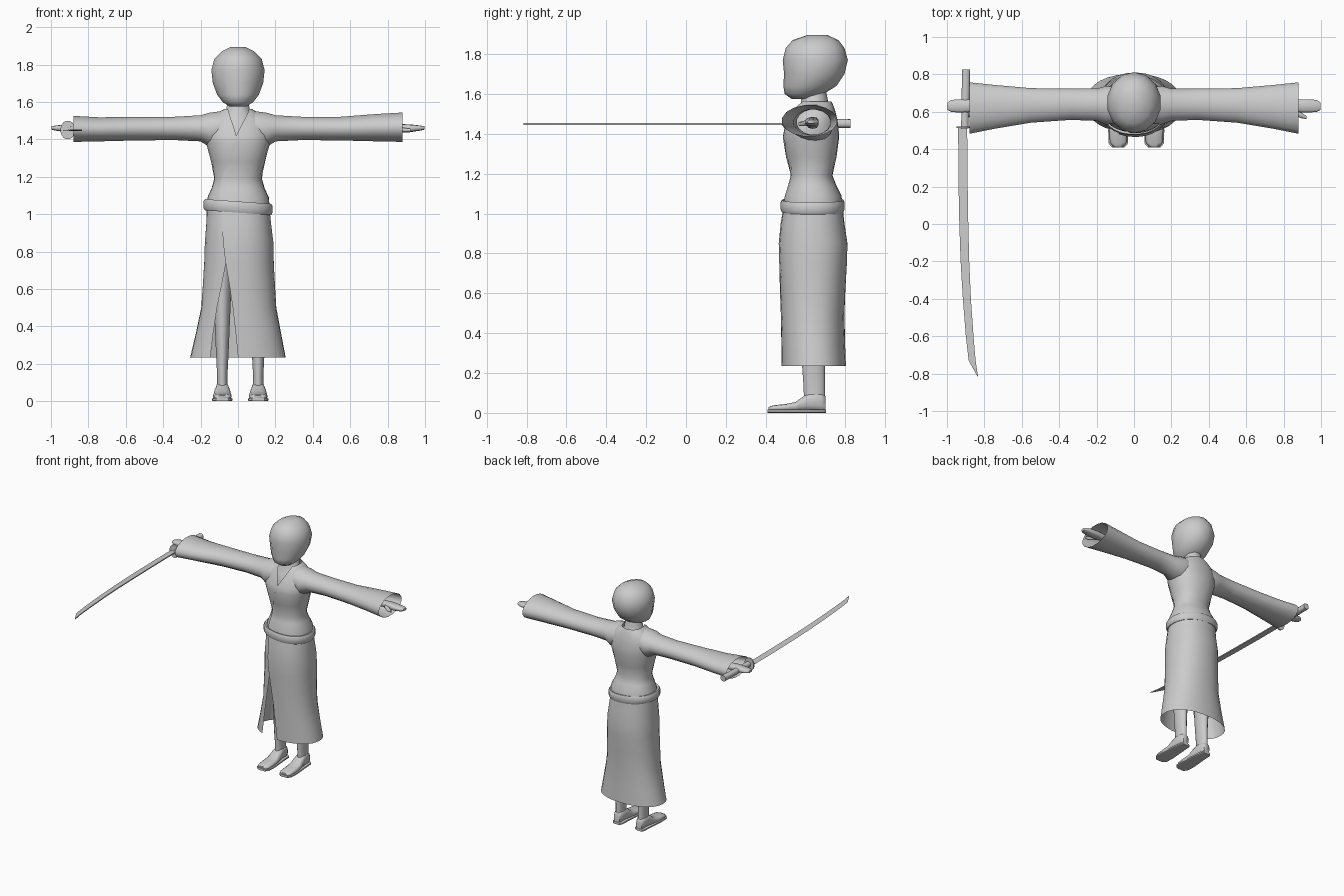
import bpy, math

cloth = bpy.data.materials.new("plain_grey")
cloth.diffuse_color = (0.6, 0.6, 0.6, 1)


def spow(v, p):
    return math.copysign(abs(v) ** p, v)


def make(name, verts, faces, angle=60):
    me = bpy.data.meshes.new(name)
    me.from_pydata(verts, [], faces)
    me.update()
    me.materials.append(cloth)
    ob = bpy.data.objects.new(name, me)
    bpy.context.collection.objects.link(ob)
    bpy.ops.object.select_all(action='DESELECT')
    ob.select_set(True)
    bpy.context.view_layer.objects.active = ob
    bpy.ops.object.mode_set(mode='EDIT')
    bpy.ops.mesh.select_all(action='SELECT')
    bpy.ops.mesh.normals_make_consistent(inside=False)
    bpy.ops.object.mode_set(mode='OBJECT')
    bpy.ops.object.shade_smooth_by_angle(angle=math.radians(angle))
    return ob


def loft(name, rows, axis='z', seg=14, p=1.0, cap=True, sx=1, angle=60, shear=0):
    """Rows are (position, a_low, a_high, b_low, b_high) along the axis."""
    verts, faces = [], []
    for pos, a0, a1, b0, b1 in rows:
        for i in range(seg):
            t = math.tau * (i + 0.5) / seg
            a = (a0 + a1) / 2 + (a1 - a0) / 2 * spow(math.cos(t), p)
            b = (b0 + b1) / 2 + (b1 - b0) / 2 * spow(math.sin(t), p)
            x, y, z = {'x': (pos, a, b), 'y': (a, pos, b), 'z': (a, b, pos)}[axis]
            verts.append((x * sx, y, z + shear * x))
    for r in range(len(rows) - 1):
        for i in range(seg):
            j = (i + 1) % seg
            faces.append((r * seg + i, r * seg + j, (r + 1) * seg + j, (r + 1) * seg + i))
    if cap:
        faces.append(tuple(range(seg)))
        faces.append(tuple(range((len(rows) - 1) * seg, len(rows) * seg)))
    return make(name, verts, faces, angle)


def wrap(name, rows, seg=28, p=0.9):
    """Cloth sheet wound round the body from its outer front edge to its inner one.
    Rows are (z, centre x, half width, y front, y back, outer edge x, inner edge x)."""
    verts, faces = [], []
    for z, cx, hx, yf, yb, xo, xi in rows:
        t0 = math.asin(spow((xo - cx) / hx, 1 / p))
        t1 = math.tau + math.asin(spow((xi - cx) / hx, 1 / p))
        for i in range(seg + 1):
            k = i / seg
            t = t0 + (t1 - t0) * k
            s = 1 - 0.05 * max(0, k - 0.7) / 0.3   # inner edge tucks under
            verts.append((cx + hx * s * spow(math.sin(t), p),
                          (yf + yb) / 2 - (yb - yf) / 2 * s * spow(math.cos(t), p), z))
    n = seg + 1
    for r in range(len(rows) - 1):
        for i in range(seg):
            faces.append((r * n + i, r * n + i + 1, (r + 1) * n + i + 1, (r + 1) * n + i))
    return make(name, verts, faces)


def sym(rows):
    return [(z, -h, h, y0, y1) for z, h, y0, y1 in rows]


# Head and neck
loft("head", sym([(1.575, .045, .53, .63), (1.60, .085, .495, .69), (1.64, .115, .488, .755),
                  (1.70, .138, .492, .795), (1.77, .146, .485, .812), (1.83, .130, .500, .795),
                  (1.87, .090, .535, .765), (1.895, .04, .61, .71)]), seg=14)
loft("neck_and_chest", sym([(1.36, .13, .515, .74), (1.44, .15, .52, .74), (1.50, .12, .55, .73),
                            (1.55, .065, .575, .715), (1.63, .055, .585, .70)]))

# Wrapped bodice with crossing lapels
wrap("bodice", [(1.04, 0, .170, .490, .785, -.09, .02), (1.09, 0, .165, .495, .78, -.10, .02),
                (1.14, 0, .142, .512, .755, -.095, .02), (1.19, 0, .128, .525, .735, -.085, .02),
                (1.28, 0, .145, .502, .755, -.055, .03), (1.38, 0, .172, .485, .768, -.022, .03),
                (1.42, 0, .178, .492, .766, -.01, -.01), (1.47, 0, .170, .515, .760, .015, -.025),
                (1.51, 0, .150, .535, .750, .037, -.04), (1.54, 0, .115, .550, .740, .052, -.05),
                (1.562, 0, .075, .560, .730, .058, -.056)])

# Wrapped skirt with a front slit
wrap("skirt", [(1.04, 0, .168, .490, .785, -.085, .02), (.95, .003, .175, .475, .795, -.085, .0),
               (.85, .005, .185, .465, .810, -.08, -.02), (.75, .004, .188, .467, .808, -.068, -.066),
               (.62, .003, .195, .471, .800, -.046, -.092), (.50, .002, .203, .475, .795, -.028, -.118),
               (.36, .0, .231, .478, .798, -.012, -.14), (.235, -.003, .258, .480, .803, 0, -.155)])

# Belt, sitting slightly tilted
loft("belt", sym([(1.05, .15, .505, .77), (1.01, .165, .49, .78), (1.008, .178, .48, .79),
                  (1.022, .186, .474, .796), (1.055, .186, .474, .796), (1.068, .178, .48, .79),
                  (1.066, .165, .49, .78), (1.05, .15, .505, .77)]),
     seg=28, p=.9, cap=False, shear=-.07)

for side, sx in (("right", -1), ("left", 1)):
    # Wide open sleeve
    top = 1.545 if sx > 0 else 1.527
    loft(side + "_sleeve", [(.09, .535, .735, 1.375, 1.552), (.15, .53, .74, 1.355, 1.545),
                            (.20, .55, .725, 1.388, 1.53), (.34, .555, .725, 1.395, 1.522),
                            (.55, .540, .728, 1.393, 1.522), (.74, .508, .745, 1.388, top - .008),
                            (.88, .480, .760, 1.385, top)],
         axis='x', seg=16, cap=False, sx=sx)
    # Forearm, hand and thumb
    loft(side + "_hand", [(.45, .605, .665, 1.425, 1.485), (.80, .612, .658, 1.435, 1.48),
                          (.87, .597, .667, 1.438, 1.482), (.92, .595, .667, 1.438, 1.48),
                          (.975, .597, .665, 1.447, 1.474), (.998, .61, .65, 1.452, 1.47)],
         axis='x', seg=10, p=.7, sx=sx)
    loft(side + "_thumb", [(.85, .59, .63, 1.44, 1.47), (.89, .565, .60, 1.437, 1.462),
                           (.922, .56, .578, 1.44, 1.457)], axis='x', seg=8, sx=sx)
    # Leg, foot and thin sole
    c = .108 if sx > 0 else -.084
    loft(side + "_leg", [(z, c - h, c + h, y0, y1) for z, h, y0, y1 in
                         ((.95, .06, .56, .73), (.65, .052, .565, .72), (.42, .042, .575, .71),
                          (.24, .034, .58, .70), (.13, .028, .588, .70), (.06, .03, .59, .70))], seg=12)
    loft(side + "_foot", [(y, c - h, c + h, 0.008, z) for y, h, z in
                          ((.415, .030, .03), (.435, .046, .038), (.50, .050, .045), (.55, .047, .055),
                           (.59, .042, .085), (.63, .036, .105), (.68, .034, .10), (.70, .024, .085))],
         axis='y', seg=12, p=.75)
    loft(side + "_sole", [(y, c - h, c + h, 0, .018) for y, h in
                          ((.41, .034), (.43, .052), (.50, .055), (.60, .046), (.69, .04), (.703, .028))],
         axis='y', seg=12, p=.4, angle=40)

# Sword: handle, guard and curved single blade
loft("sword_handle", [(.51, -.925, -.885, 1.43, 1.47), (.66, -.923, -.880, 1.43, 1.472),
                      (.825, -.92, -.875, 1.43, 1.474)], axis='y', seg=10, p=.8)
loft("sword_guard", [(.512, -.95, -.87, 1.40, 1.50), (.522, -.95, -.87, 1.40, 1.50)],
     axis='y', seg=16, angle=40)
edge = [(.52, -.94, -.892), (.25, -.939, -.89), (0, -.934, -.886), (-.2, -.927, -.881),
        (-.4, -.915, -.872), (-.6, -.899, -.858), (-.73, -.884, -.847), (-.815, -.837, -.834)]
bv, bf = [], []
for y, x0, x1 in edge:
    h = .004
    bv += [(x0, y, 1.449), (x1, y, 1.449 + h), (x1, y, 1.449 - h)]
for r in range(len(edge) - 1):
    for i in range(3):
        j = (i + 1) % 3
        bf.append((r * 3 + i, r * 3 + j, r * 3 + 3 + j, r * 3 + 3 + i))
bf += [(0, 1, 2), tuple(range(len(bv) - 3, len(bv)))]
make("sword_blade", bv, bf, 30)
